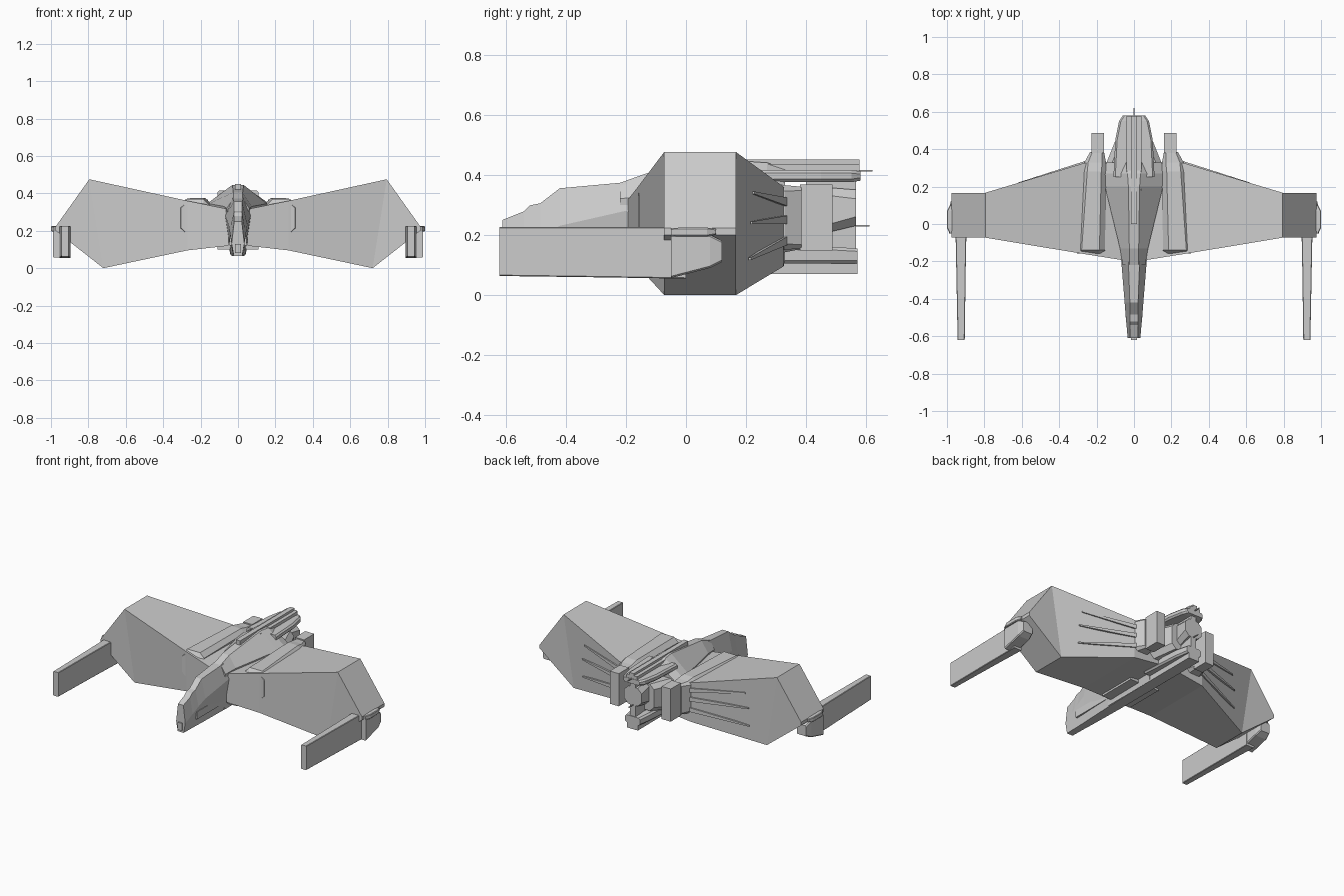
import bpy, bmesh
from mathutils import Vector


def finish(name, bm, mirror):
    bmesh.ops.recalc_face_normals(bm, faces=bm.faces)
    me = bpy.data.meshes.new(name)
    bm.to_mesh(me)
    bm.free()
    ob = bpy.data.objects.new(name, me)
    bpy.context.collection.objects.link(ob)
    if mirror:
        ob.modifiers.new("mirror", 'MIRROR').use_mirror_merge = False
    return ob


def loft(name, rings, mirror=False):
    """Skin a list of equal-length rings and cap both ends."""
    bm = bmesh.new()
    rows = [[bm.verts.new(p) for p in r] for r in rings]
    n = len(rows[0])
    for a, b in zip(rows, rows[1:]):
        for i in range(n):
            j = (i + 1) % n
            bm.faces.new((a[i], a[j], b[j], b[i]))
    bm.faces.new(rows[0])
    bm.faces.new(rows[-1])
    return finish(name, bm, mirror)


def box(name, x, y, z, mirror=False):
    ring = lambda v: [(x[0], v, z[0]), (x[1], v, z[0]), (x[1], v, z[1]), (x[0], v, z[1])]
    return loft(name, [ring(y[0]), ring(y[1])], mirror)


def hex_ring(y, zb, wb, zm, wm, zt, wt):
    """Symmetric six-sided body section: bottom, middle, top."""
    return [(-wb, y, zb), (wb, y, zb), (wm, y, zm), (wt, y, zt), (-wt, y, zt), (-wm, y, zm)]


def oct_ring(y, x0, x1, z0, z1, c):
    """Rectangle section with cut corners."""
    return [(x0 + c, y, z0), (x1 - c, y, z0), (x1, y, z0 + c), (x1, y, z1 - c),
            (x1 - c, y, z1), (x0 + c, y, z1), (x0, y, z1 - c), (x0, y, z0 + c)]


def wing_ring(xt, xb, front, back, zt, zb):
    return [(xt, front, zt), (xt, back, zt), (xb, back, zb), (xb, front, zb)]


def strip(name, a, b, w, h):
    """Tapered rib running from a to b on the rear of the wing."""
    a, b = Vector(a), Vector(b)
    def ring(p, k):
        return [p + Vector((0, sy * w * k, sz * h * k)) for sy, sz in ((-1, -1), (1, -1), (1, 1), (-1, 1))]
    return loft(name, [ring(a, 1), ring(b, 0.3)], True)


# Thick wings folding down to a pointed tip
loft("wing", [
    wing_ring(0.05, 0.05, -0.195, 0.33, 0.315, 0.12),
    wing_ring(0.27, 0.27, -0.16, 0.325, 0.36, 0.095),
    wing_ring(0.795, 0.72, -0.073, 0.167, 0.475, 0.0),
    wing_ring(0.975, 0.975, -0.073, 0.167, 0.222, 0.2),
], True)

# Long blade-like fuselage
loft("fuselage", [
    hex_ring(-0.61, 0.065, 0.022, 0.13, 0.034, 0.25, 0.02),
    hex_ring(-0.54, 0.065, 0.024, 0.17, 0.04, 0.278, 0.022),
    hex_ring(-0.52, 0.065, 0.024, 0.18, 0.042, 0.298, 0.022),
    hex_ring(-0.485, 0.065, 0.025, 0.2, 0.045, 0.305, 0.022),
    hex_ring(-0.42, 0.065, 0.028, 0.23, 0.05, 0.355, 0.022),
    hex_ring(-0.2, 0.067, 0.035, 0.28, 0.068, 0.375, 0.03),
    hex_ring(0.2, 0.07, 0.04, 0.25, 0.08, 0.4, 0.03),
])
box("nose_tip", (-0.015, 0.015), (-0.62, -0.6), (0.08, 0.13))
box("nose_cheek", (0.03, 0.045), (-0.5, -0.2), (0.12, 0.17), True)
box("keel", (-0.04, 0.04), (-0.2, 0.57), (0.07, 0.108))
box("belly_block", (0.04, 0.11), (-0.17, 0.1), (0.1, 0.14), True)

# Sloped dorsal roof and spine
loft("dorsal_roof", [
    hex_ring(-0.22, 0.25, 0.05, 0.32, 0.06, 0.373, 0.025),
    hex_ring(-0.13, 0.25, 0.07, 0.33, 0.075, 0.405, 0.025),
    hex_ring(0.2, 0.25, 0.15, 0.345, 0.155, 0.445, 0.03),
    hex_ring(0.27, 0.25, 0.16, 0.345, 0.165, 0.44, 0.035),
    hex_ring(0.33, 0.25, 0.14, 0.34, 0.145, 0.42, 0.035),
])
loft("tail_deck", [
    oct_ring(0.25, -0.11, 0.11, 0.375, 0.415, 0.01),
    oct_ring(0.45, -0.1, 0.1, 0.375, 0.415, 0.01),
    oct_ring(0.55, -0.08, 0.08, 0.375, 0.415, 0.01),
    oct_ring(0.58, -0.06, 0.06, 0.38, 0.412, 0.01),
])
box("spine", (-0.04, 0.04), (0.18, 0.578), (0.41, 0.435))
box("spine_ridge", (-0.016, 0.016), (0.0, 0.578), (0.4, 0.45))

# Rear engine block between the pods
loft("engine_block", [
    oct_ring(0.15, -0.15, 0.15, 0.13, 0.34, 0.03),
    oct_ring(0.32, -0.15, 0.15, 0.14, 0.35, 0.03),
    oct_ring(0.47, -0.09, 0.09, 0.17, 0.35, 0.03),
])
loft("centre_nozzle", [
    oct_ring(0.44, -0.05, 0.05, 0.2, 0.36, 0.025),
    oct_ring(0.565, -0.065, 0.065, 0.23, 0.35, 0.03),
])
box("tail_post", (-0.02, 0.02), (0.4, 0.565), (0.09, 0.4))
loft("lower_tail", [
    oct_ring(0.2, -0.09, 0.09, 0.105, 0.16, 0.01),
    oct_ring(0.48, -0.07, 0.07, 0.105, 0.16, 0.01),
    oct_ring(0.57, -0.055, 0.055, 0.105, 0.155, 0.01),
])
box("tail_probe", (-0.003, 0.003), (0.55, 0.62), (0.41, 0.416))
box("lower_probe", (-0.003, 0.003), (0.55, 0.61), (0.228, 0.233))

# Nacelles through the wing roots, with square exhaust pods
loft("nacelle", [
    oct_ring(-0.158, 0.16, 0.305, 0.19, 0.345, 0.025),
    oct_ring(-0.14, 0.155, 0.31, 0.175, 0.37, 0.03),
    oct_ring(0.28, 0.15, 0.275, 0.14, 0.375, 0.025),
    oct_ring(0.33, 0.15, 0.265, 0.15, 0.365, 0.02),
    oct_ring(0.385, 0.16, 0.235, 0.155, 0.36, 0.012),
], True)
box("exhaust_pod", (0.16, 0.227), (0.38, 0.487), (0.148, 0.368), True)

# Ribs fanning out over the rear wing face
for i, (z0, x1, y1, z1) in enumerate([(0.31, 0.6, 0.224, 0.34), (0.25, 0.62, 0.218, 0.24),
                                      (0.18, 0.62, 0.212, 0.12)]):
    strip(f"rear_rib_{i + 1}", (0.26, 0.325, z0), (x1, y1, z1), 0.012, 0.014)

# Wing tip cannons and their clamps
loft("cannon", [
    oct_ring(-0.62, 0.905, 0.943, 0.063, 0.226, 0.003),
    oct_ring(-0.25, 0.9, 0.95, 0.058, 0.226, 0.003),
    oct_ring(0.0, 0.895, 0.955, 0.054, 0.226, 0.003),
], True)
loft("cannon_clamp", [
    oct_ring(-0.05, 0.9, 0.99, 0.056, 0.2, 0.006),
    oct_ring(0.08, 0.9, 0.99, 0.09, 0.2, 0.006),
    oct_ring(0.12, 0.91, 0.98, 0.11, 0.18, 0.006),
], True)
loft("clamp_cap", [
    oct_ring(-0.05, 0.955, 0.985, 0.195, 0.222, 0.004),
    oct_ring(-0.02, 0.95, 1.0, 0.195, 0.224, 0.004),
    oct_ring(0.07, 0.95, 1.0, 0.195, 0.224, 0.004),
    oct_ring(0.1, 0.955, 0.985, 0.2, 0.22, 0.004),
], True)
